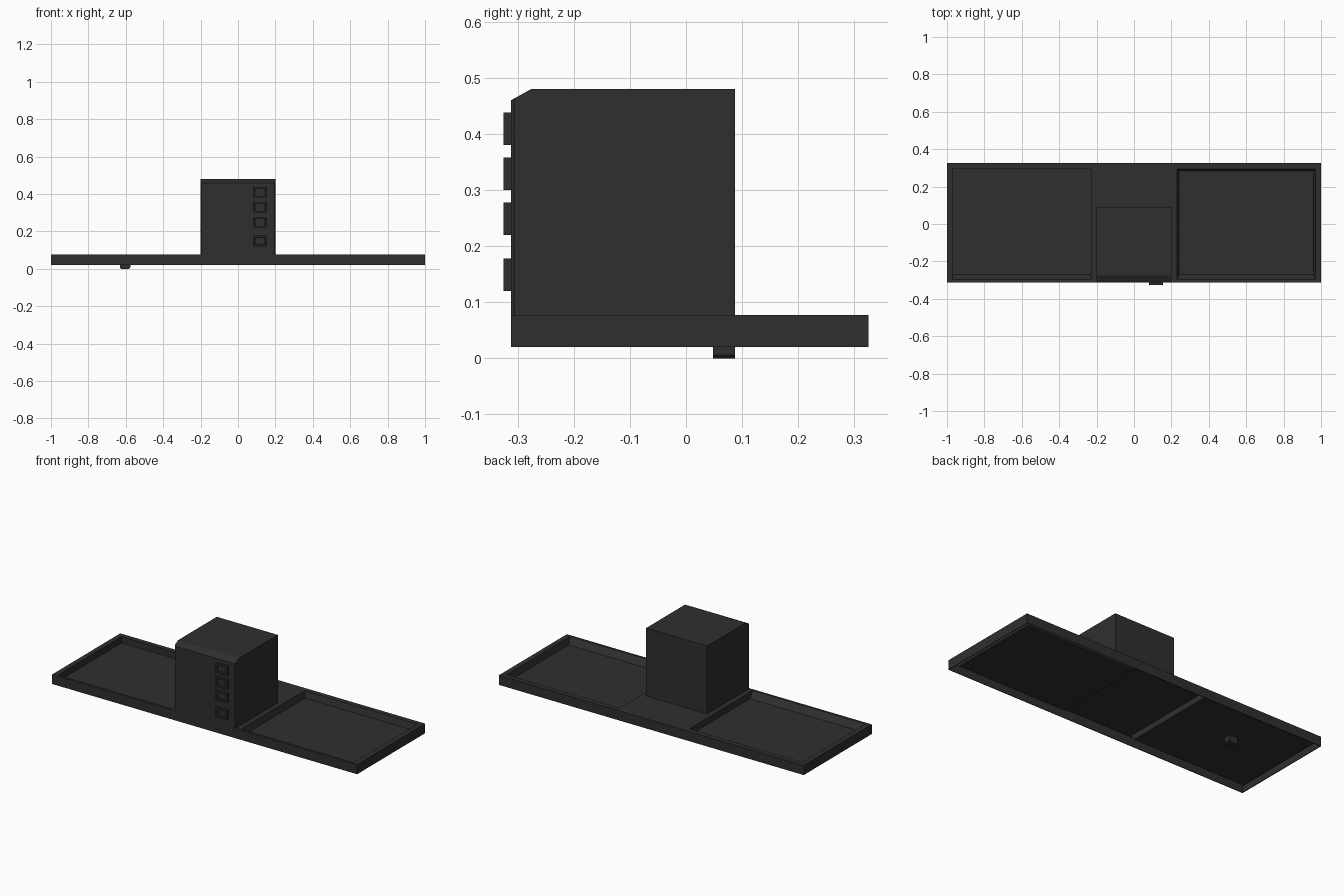
import bpy
import bmesh

cube = bpy.data.objects.get("Cube")
if cube:
    bpy.data.objects.remove(cube, do_unlink=True)

# One dark plastic colour
dark = bpy.data.materials.new("charcoal_plastic")
dark.use_nodes = True
rgba = (0.028, 0.028, 0.028, 1)
dark.diffuse_color = rgba
dark.node_tree.nodes["Principled BSDF"].inputs["Base Color"].default_value = rgba


def finish(name, bm):
    bmesh.ops.recalc_face_normals(bm, faces=bm.faces)
    mesh = bpy.data.meshes.new(name)
    bm.to_mesh(mesh)
    bm.free()
    mesh.materials.append(dark)
    obj = bpy.data.objects.new(name, mesh)
    bpy.context.collection.objects.link(obj)
    return obj


def box(x, y, z):
    """New bmesh holding a box between the given (low, high) ranges."""
    bm = bmesh.new()
    bmesh.ops.create_cube(bm, size=1)
    for v in bm.verts:
        v.co = [r[0] if c < 0 else r[1] for c, r in zip(v.co, (x, y, z))]
    return bm


FRONT, BACK = -0.312, 0.325
TOP, BOTTOM, PAN_FLOOR = 0.077, 0.02, 0.04


# Tray: a moulded sheet with two sunken pans and a skirt around the edge
def make_tray():
    bm = bmesh.new()
    xs = [-1, -0.97, -0.23, 0.23, 0.97, 1]
    ys = [FRONT, -0.298, 0.295, BACK]
    grid = [[bm.verts.new((x, y, TOP)) for y in ys] for x in xs]
    pans = []
    for i in range(len(xs) - 1):
        for j in range(len(ys) - 1):
            f = bm.faces.new((grid[i][j], grid[i + 1][j],
                              grid[i + 1][j + 1], grid[i][j + 1]))
            if j == 1 and i in (1, 3):
                pans.append(f)
    rim = [e for e in bm.edges if e.is_boundary]
    for pan in pans:
        mid = pan.calc_center_median()
        bmesh.ops.inset_individual(bm, faces=[pan], thickness=0.015)
        for v in pan.verts:
            v.co.z = PAN_FLOOR
            if v.co.y < mid.y:
                v.co.y = -0.27
    skirt = bmesh.ops.extrude_edge_only(bm, edges=rim)["geom"]
    for v in skirt:
        if isinstance(v, bmesh.types.BMVert):
            v.co.z = BOTTOM
    tray = finish("tray", bm)
    # Normals must point outward before thickening inward
    if max(tray.data.polygons, key=lambda p: p.area).normal.z < 0:
        tray.data.flip_normals()
    shell = tray.modifiers.new("shell", "SOLIDIFY")
    shell.thickness = 0.004
    shell.offset = -1


make_tray()

# Control housing with a sloped top front edge and slim front corners
HALF, ROOF = 0.2, 0.48
bm = box((-HALF, HALF), (FRONT, 0.087), (TOP - 0.002, ROOF))
top_front = [e for e in bm.edges
             if all(v.co.y < 0 and v.co.z > 0.4 for v in e.verts)]
bmesh.ops.bevel(bm, geom=top_front, offset=0.036, segments=1, affect='EDGES')
for v in bm.verts:
    if v.co.y < -0.2 and v.co.z > 0.4 and v.co.z < ROOF - 0.01:
        v.co.z = 0.46
corners = [e for e in bm.edges
           if all(v.co.y < FRONT + 0.001 for v in e.verts)
           and abs(e.verts[0].co.x - e.verts[1].co.x) < 0.001]
bmesh.ops.bevel(bm, geom=corners, offset=0.006, segments=1, affect='EDGES')
finish("control_housing", bm)

# Four framed buttons with a hollow centre
for n, low in enumerate((0.12, 0.22, 0.30, 0.38)):
    bm = box((0.08, 0.155), (-0.325, FRONT + 0.001), (low, low + 0.058))
    face = min(bm.faces, key=lambda f: f.calc_center_median().y)
    bmesh.ops.inset_individual(bm, faces=[face], thickness=0.012)
    bmesh.ops.inset_individual(bm, faces=[face], thickness=0.002)
    for v in face.verts:
        v.co.y += 0.009
    finish(f"button_{n + 1}", bm)

# Small peg under one pan, chamfered at its lower ends
bm = box((-0.63, -0.576), (0.048, 0.087), (0, PAN_FLOOR - 0.002))
ends = [e for e in bm.edges
        if all(v.co.z < 0.001 for v in e.verts)
        and abs(e.verts[0].co.x - e.verts[1].co.x) < 0.001]
bmesh.ops.bevel(bm, geom=ends, offset=0.006, segments=1, affect='EDGES')
finish("under_peg", bm)
